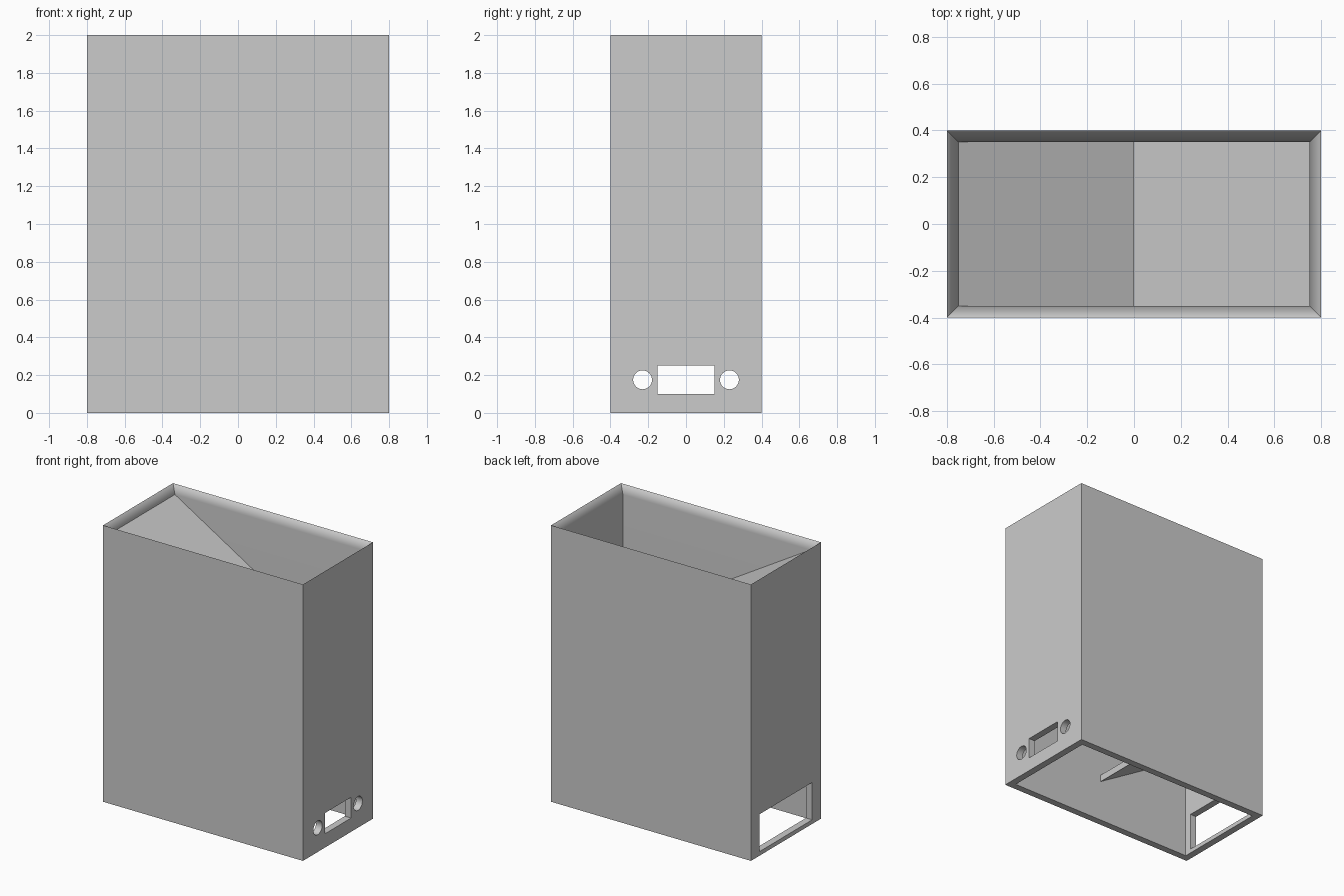
import bpy
import bmesh
import math

if "Cube" in bpy.data.objects:
    bpy.data.objects.remove(bpy.data.objects["Cube"])

HX, HY, HZ = 0.8, 0.4, 2.0      # half width, half depth, height
T = 0.05                        # wall thickness

grey = bpy.data.materials.new("plain_grey")
grey.diffuse_color = (0.6, 0.6, 0.6, 1)
grey.use_nodes = True
grey.node_tree.nodes["Principled BSDF"].inputs["Base Color"].default_value = grey.diffuse_color


def make_object(name, bm):
    bmesh.ops.recalc_face_normals(bm, faces=bm.faces)
    mesh = bpy.data.meshes.new(name)
    bm.to_mesh(mesh)
    bm.free()
    mesh.materials.append(grey)
    obj = bpy.data.objects.new(name, mesh)
    bpy.context.collection.objects.link(obj)
    return obj


def prism(name, profile, axis, a, b):
    """Extrude a 2D profile along x (profile y,z) or y (profile x,z)."""
    bm = bmesh.new()
    place = (lambda p, d: (d, p[0], p[1])) if axis == "x" else (lambda p, d: (p[0], d, p[1]))
    ends = [[bm.verts.new(place(p, d)) for p in profile] for d in (a, b)]
    n = len(profile)
    bm.faces.new(ends[0])
    bm.faces.new(ends[1])
    for i in range(n):
        j = (i + 1) % n
        bm.faces.new((ends[0][i], ends[0][j], ends[1][j], ends[1][i]))
    return make_object(name, bm)


def rect(u0, u1, z0, z1):
    return [(u0, z0), (u1, z0), (u1, z1), (u0, z1)]


def circle(u, z, r, n=32):
    return [(u + r * math.cos(2 * math.pi * i / n), z + r * math.sin(2 * math.pi * i / n))
            for i in range(n)]


# Hollow casing, open at top and bottom, with a chamfered inner lip
bm = bmesh.new()
rings = []
for inset, z in ((0, 0), (0, HZ), (T, HZ - T), (T, 0)):
    x, y = HX - inset, HY - inset
    rings.append([bm.verts.new((sx * x, sy * y, z))
                  for sx, sy in ((-1, -1), (1, -1), (1, 1), (-1, 1))])
for k in range(4):
    lower, upper = rings[k], rings[(k + 1) % 4]
    for i in range(4):
        j = (i + 1) % 4
        bm.faces.new((lower[i], lower[j], upper[j], upper[i]))
casing = make_object("casing", bm)

# Openings: window and two round holes on the right, outlet on the left
cutters = [
    prism("window_cutter", rect(-0.15, 0.15, 0.10, 0.25), "x", 0.7, 0.9),
    prism("front_hole_cutter", circle(-0.23, 0.175, 0.05), "x", 0.7, 0.9),
    prism("back_hole_cutter", circle(0.23, 0.175, 0.05), "x", 0.7, 0.9),
    prism("outlet_cutter", rect(-0.3, 0.3, 0.03, 0.3), "x", -0.9, -0.7),
]
bpy.context.view_layer.objects.active = casing
for c in cutters:
    mod = casing.modifiers.new("cut", "BOOLEAN")
    mod.operation = "DIFFERENCE"
    mod.solver = "EXACT"
    mod.object = c
    bpy.ops.object.modifier_apply(modifier=mod.name)
for c in cutters:
    bpy.data.objects.remove(c, do_unlink=True)

# Soft blend between the lip and the inner walls
bpy.ops.object.select_all(action="DESELECT")
casing.select_set(True)
bpy.ops.object.shade_smooth_by_angle(angle=math.radians(50))
weighted = casing.modifiers.new("weighted_normals", "WEIGHTED_NORMAL")
weighted.keep_sharp = True

# Zigzag ramps sloping from alternate side walls down to the middle
DROP = 0.45
for name, side, top in (("upper_ramp", -1, 1.95),
                        ("middle_ramp", 1, 1.375),
                        ("lower_ramp", -1, 0.80)):
    wall = side * (HX - T)
    prism(name, [(wall, top), (0, top - DROP), (0, top - DROP - T), (wall, top - T)],
          "y", -(HY - T), HY - T)
